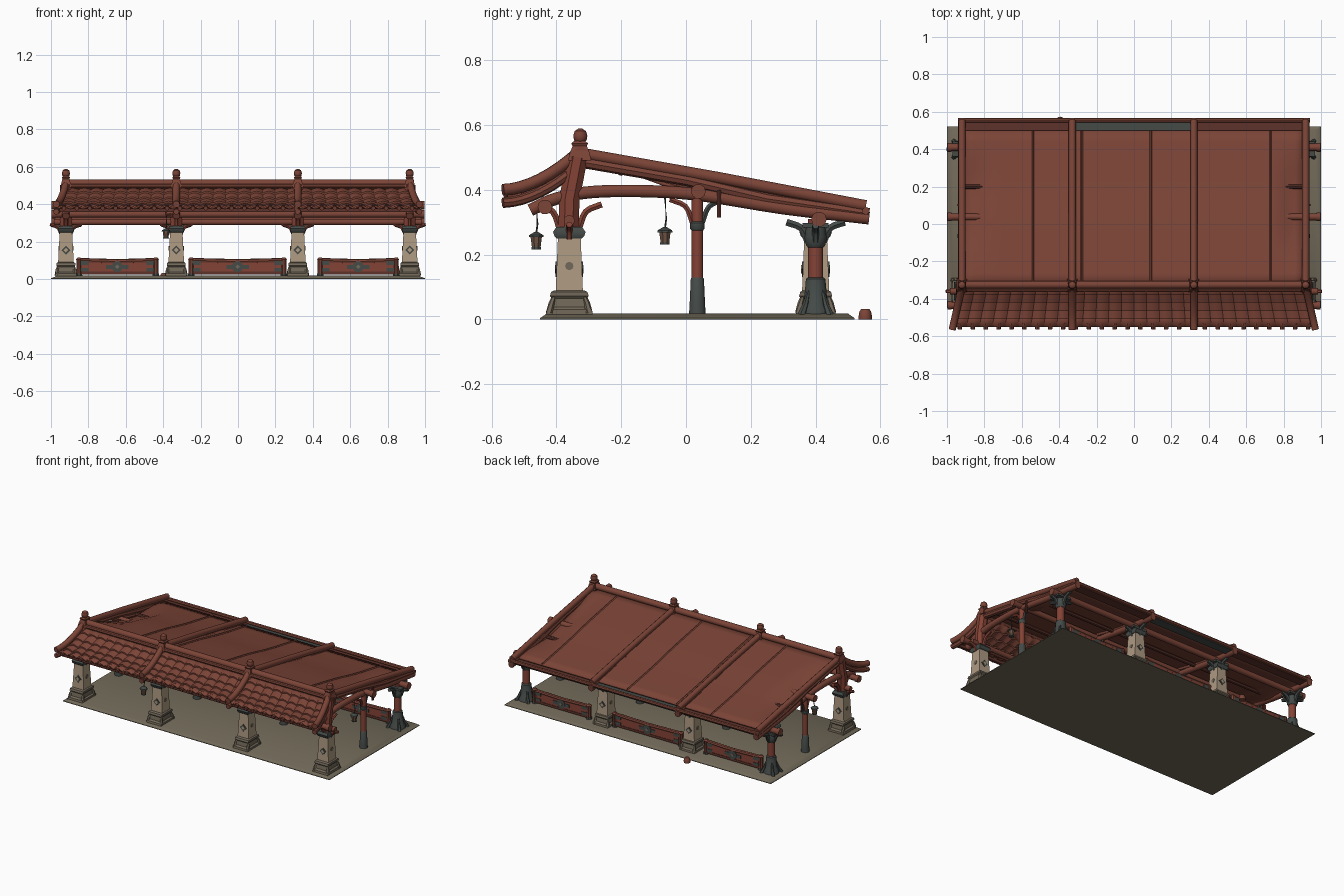
import bpy, bmesh, math
from mathutils import Vector

if "Cube" in bpy.data.objects:
    bpy.data.objects.remove(bpy.data.objects["Cube"])

def material(name, r, g, b):
    m = bpy.data.materials.new(name)
    m.diffuse_color = (r, g, b, 1)
    m.use_nodes = True
    m.node_tree.nodes["Principled BSDF"].inputs["Base Color"].default_value = m.diffuse_color
    return m

RED = material("red_clay", .20, .058, .038)
POST = material("post_red", .23, .055, .036)
DARK = material("dark_timber", .11, .032, .023)
STONE = material("pale_stone", .42, .32, .22)
WORN = material("worn_stone", .17, .14, .10)
FLOOR = material("floor_stone", .165, .142, .10)
SLATE = material("slate", .058, .07, .064)
WOOD = material("lantern_wood", .16, .09, .06)

def finish(name, bm, mat):
    bmesh.ops.recalc_face_normals(bm, faces=bm.faces)
    me = bpy.data.meshes.new(name)
    bm.to_mesh(me)
    bm.free()
    me.materials.append(mat)
    me.polygons.foreach_set("use_smooth", [True] * len(me.polygons))
    me.set_sharp_from_angle(angle=math.radians(38))
    ob = bpy.data.objects.new(name, me)
    bpy.context.collection.objects.link(ob)
    return ob

def skin(name, rings, mat):
    bm = bmesh.new()
    vs = [[bm.verts.new(p) for p in r] for r in rings]
    n = len(vs[0])
    for a, b in zip(vs, vs[1:]):
        for i in range(n):
            bm.faces.new((a[i], a[(i + 1) % n], b[(i + 1) % n], b[i]))
    bm.faces.new(vs[0])
    bm.faces.new(vs[-1])
    return finish(name, bm, mat)

def stack(name, x, y, levels, mat, n=4):
    """Vertical stack of rings: levels are (z, half x, half y)."""
    s = math.sqrt(2) if n == 4 else 1
    ang = [2 * math.pi * (i + .5) / n for i in range(n)]
    return skin(name, [[(x + hx * s * math.cos(a), y + hy * s * math.sin(a), z)
                        for a in ang] for z, hx, hy in levels], mat)

def box(name, x0, x1, y0, y1, z0, z1, mat):
    hx, hy = (x1 - x0) / 2, (y1 - y0) / 2
    return stack(name, (x0 + x1) / 2, (y0 + y1) / 2, [(z0, hx, hy), (z1, hx, hy)], mat)

def tube(name, pts, r, mat, n=10, phase=0.0, r_end=None):
    """Round or faceted log along a path."""
    pts = [Vector(p) for p in pts]
    rings = []
    for i, p in enumerate(pts):
        t = (pts[min(i + 1, len(pts) - 1)] - pts[max(i - 1, 0)]).normalized()
        side = t.cross(Vector((0, 0, 1)))
        side = Vector((1, 0, 0)) if side.length < .01 else side.normalized()
        up = side.cross(t)
        k = r + ((r_end if r_end else r) - r) * i / (len(pts) - 1)
        rings.append([p + k * (math.cos(a) * side + math.sin(a) * up) for a in
                      [phase + 2 * math.pi * j / n for j in range(n)]])
    return skin(name, rings, mat)

def smooth_path(pts, sub=4):
    """Catmull-Rom path through a few points."""
    v = [Vector(p) for p in pts]
    v = [2 * v[0] - v[1]] + v + [2 * v[-1] - v[-2]]
    out = []
    for a, b, c, d in zip(v, v[1:], v[2:], v[3:]):
        for k in range(sub):
            t = k / sub
            out.append(.5 * (2 * b + (c - a) * t + (2 * a - 5 * b + 4 * c - d) * t * t
                             + (3 * b - a - 3 * c + d) * t ** 3))
    return out + [v[-2]]

def brace(name, a, b, r, mat):
    """Curved bracket rising from a, then bending out to b."""
    a, b = Vector(a), Vector(b)
    mid = (a + b) / 2 + Vector(((b.x - a.x) * -.2, (b.y - a.y) * -.2, (b.z - a.z) * .2))
    tube(name, smooth_path([a, mid, b], 3), r, mat, 6)

COLS = (-.92, -.33, .32, .918)

# floor slab with sloped edge
stack("floor_slab", 0, .035, [(0, 1, .485), (.004, 1, .485), (.018, .965, .465)], FLOOR)

def stone_column(tag, x, y, depth):
    d = depth
    stack(tag + "_plinth", x, y, [(.005, .056, .074 * d), (.03, .055, .07 * d), (.038, .046, .058 * d),
          (.065, .044, .054 * d), (.072, .05, .06 * d), (.085, .05, .056 * d), (.09, .043, .046 * d)], WORN)
    for sx in (-1, 1):   # carved corner leaves
        for sy in (-1, 1):
            tube(tag + "_leaf", [(x + sx * .048, y + sy * .06 * d, .02), (x + sx * .047, y + sy * .055 * d, .05),
                 (x + sx * .038, y + sy * .044 * d, .08)], .013, WORN, 6, r_end=.005)
    stack(tag + "_shaft", x, y, [(.085, .042, .042), (.255, .033, .035)], STONE)
    stack(tag + "_cap", x, y, [(.25, .036, .039), (.257, .04, .046), (.27, .042, .05), (.285, .035, .04)], SLATE)
    for sy in (-1, 1):   # diamond plates
        tube(tag + "_diamond", [(x, y + sy * .036, .155), (x, y + sy * .0425, .155)], .024, SLATE, 4)
        tube(tag + "_diamond_inset", [(x, y + sy * .04, .155), (x, y + sy * .0445, .155)], .013, STONE, 4)
    for sx in (-1, 1):
        tube(tag + "_side_plate", [(x + sx * .035, y, .165), (x + sx * .041, y, .165)], .013, WORN, 8)

def rib_path(x0, x1, drop, y0=-.335, y1=-.565):
    out = []
    for i in range(9):
        t = i / 8
        out.append((x0 + (x1 - x0) * t, y0 + (y1 - y0) * t, .51 - drop - .112 * (1 - (1 - t) ** 1.8)))
    return out

for i, x in enumerate(COLS):
    edge = i in (0, 3)
    s = -1 if x < 0 else 1
    # front stone column, ridge post and finial
    stone_column("front_column", x, -.36, 1)
    tube("ridge_post", [(x, -.362, .28), (x, -.36, .37), (x, -.335, .5)], .034, POST, 8, math.pi / 8)
    stack("finial_base", x, -.328, [(.49, .03, .036), (.515, .024, .03), (.535, .018, .022), (.543, .022, .026),
          (.55, .016, .018)], RED)
    stack("finial_ball", x, -.326, [(.545, .012, .012), (.553, .02, .02), (.567, .0225, .0225),
          (.581, .018, .018), (.589, .006, .006)], RED, 12)
    # middle round post with slate sleeve
    stack("middle_post", x, .035, [(.11, .018, .018), (.385, .018, .018)], POST, 12)
    stack("middle_sleeve", x, .035, [(.01, .027, .027), (.04, .025, .025), (.125, .021, .021), (.13, .018, .018)], SLATE, 12)
    stack("middle_collar", x, .035, [(.275, .019, .019), (.28, .023, .023), (.298, .023, .023), (.302, .019, .019)], SLATE, 12)
    # back column: timber at the corners, stone inside
    if edge:
        stack("back_sleeve", x, .4, [(.01, .052, .052), (.03, .05, .05), (.05, .038, .038), (.125, .031, .031), (.13, .024, .024)], SLATE, 12)
        for k in range(4):
            a = math.pi / 4 + k * math.pi / 2
            c, d = math.cos(a), math.sin(a)
            tube("sleeve_root", [(x + .062 * c, .4 + .062 * d, .012), (x + .045 * c, .4 + .045 * d, .045),
                 (x + .03 * c, .4 + .03 * d, .09)], .013, SLATE, 6, r_end=.005)
        stack("back_post", x, .4, [(.12, .024, .024), (.31, .024, .024)], POST, 12)
        stack("back_cap", x, .4, [(.222, .025, .025), (.23, .031, .031), (.255, .036, .036), (.285, .03, .03)], SLATE, 12)
    else:
        stone_column("back_column", x, .4, .85)
    box("back_head", x - .05, x + .05, .36, .44, .283, .297, SLATE)
    for sgn in (-1, 1):  # curved brackets
        brace("back_bracket_y", (x, .4 + sgn * .025, .24), (x, .4 + sgn * .09, .3), .012, SLATE)
        brace("back_bracket_x", (x + sgn * .025, .4, .24), (x + sgn * .08, .4, .29), .011, SLATE)
        brace("middle_bracket", (x, .035 + sgn * .016, .3), (x, .035 + sgn * .085, .37), .009, SLATE if sgn > 0 else POST)
        brace("front_bracket_x", (x + sgn * .03, -.36, .25), (x + sgn * .085, -.36, .293), .01, POST)
        brace("front_bracket_y", (x, -.36 + sgn * .03, .28), (x, -.36 + sgn * .1, .355), .011, POST)
    # curved tie beam under the roof
    tube("tie_beam", smooth_path([(x, -.48, .337), (x, -.4, .373), (x, -.28, .394), (x, -.1, .395), (x, .05, .383),
         (x, .3, .343), (x, .565, .312)]), .02, RED, 10)
    # ribs down both slopes
    out = x + (s * .052 if edge else 0)
    tube("front_rib", rib_path(x, out, -.002), .019, RED, 10)
    tube("front_under_rib", rib_path(x, out, .038), .016, RED, 8)
    tube("back_rib", [(x, -.34, .515), (x, .1, .437), (x, .555, .35)], .019, RED, 10)
    tube("back_under_rib", [(x, -.33, .487), (x, 0, .43), (x, .25, .372), (x, .565, .326)], .018, RED, 8)

# ridge cap
tube("ridge_cap", [(-.94, -.325, .512), (.94, -.325, .512)], .021, RED, 10)
tube("ridge_trim", [(-.92, -.35, .497), (.92, -.35, .497)], .012, RED, 8)

# front slope: rolled tiles in stepped courses
bm = bmesh.new()
ROLLS, SEG, ROWS = 28, 6, 5
grid = []
for r in range(ROWS):
    for t, lift in ((r / ROWS, 0), ((r + 1) / ROWS, .009)):
        half = .915 + .05 * t
        row = []
        for k in range(ROLLS * SEG + 1):
            u = k / (ROLLS * SEG)
            wave = abs(math.sin(math.pi * u * ROLLS)) * .011
            row.append(bm.verts.new((half * (2 * u - 1), -.335 - .215 * t,
                                     .487 - .112 * (1 - (1 - t) ** 1.8) + lift + wave)))
        grid.append(row)
for a, b in zip(grid, grid[1:]):
    for j in range(len(a) - 1):
        bm.faces.new((a[j], b[j], b[j + 1], a[j + 1]))
tiles = finish("front_tiles", bm, RED)
sol = tiles.modifiers.new("thickness", 'SOLIDIFY')
sol.thickness = .01
for k in range(ROLLS):   # round tile ends along the eave
    x = .965 * (2 * (k + .5) / ROLLS - 1)
    tube("eave_tile_end", [(x, -.53, .386), (x, -.562, .378)], .012, RED, 8)
tube("front_eave_board", [(-.96, -.535, .367), (.96, -.535, .367)], .013, DARK, 4, math.pi / 4)

# back slope: broad slab, sagging near both ends
bm = bmesh.new()
prof = smooth_path([(0, -.33, .503), (0, 0, .441), (0, .22, .392), (0, .5, .342)], 5)
rows = []
for p in prof:
    row = []
    for k in range(37):
        x = -.91 + 1.82 * k / 36
        e = max(0, min(1, (abs(x) - .76) / .1))
        w = max(0, 1 - abs(p.y - .08) / .32)
        row.append(bm.verts.new((x, p.y, p.z - .035 * e * min(1, 1.6 * w))))
    rows.append(row)
for a, b in zip(rows, rows[1:]):
    for j in range(36):
        bm.faces.new((a[j], a[j + 1], b[j + 1], b[j]))
slab = finish("back_roof_slab", bm, RED)
slab.modifiers.new("thickness", 'SOLIDIFY').thickness = .012
for x in (-.54, -.28, .09, .73):   # raised seams
    tube("roof_seam", [p + Vector((x, 0, .001)) for p in prof], .006, RED, 4)
for x0, x1, m in ((-.92, -.33, DARK), (-.33, .32, SLATE), (.32, .918, DARK)):
    box("back_eave_board", x0, x1, .495, .555, .318, .33, m)
tube("back_eave_log", [(-.94, .555, .335), (.94, .555, .335)], .012, RED, 8)

# long purlins with projecting ends, and lintels
for name, y, z, r in (("front_purlin", -.435, .347, .019), ("middle_purlin", .038, .395, .019),
                      ("back_purlin", .41, .309, .02)):
    tube(name, [(-.985, y, z), (.985, y, z)], r, RED, 10)
    for s in (-1, 1):
        tube(name + "_end", [(s * .975, y, z), (s * .998, y, z)], r + .004, RED, 10)
tube("front_lintel", [(-.985, -.36, .305), (.985, -.36, .305)], .017, RED, 10)
for y, z in ((-.2, .455), (.2, .368)):
    tube("inner_purlin", [(-.92, y, z), (.92, y, z)], .012, DARK, 8)
for s in (-1, 1):
    tube("hanging_peg", [(s * .94, .102, .315), (s * .94, .102, .4)], .007, DARK, 6)

# low railings between the back columns
for x0, x1 in ((-.85, -.44), (-.25, .245), (.44, .845)):
    y, c = .41, (x0 + x1) / 2
    box("rail_panel", x0, x1, y - .009, y + .009, .035, .095, POST)
    box("rail_bottom", x0, x1, y - .012, y + .012, .025, .04, DARK)
    tube("rail_top", [(x0, y, .1), (c, y, .094), (x1, y, .1)], .013, RED, 8)
    for x, s in ((x0, 1), (x1, -1)):
        stack("rail_post", x, y, [(.01, .017, .017), (.1, .015, .015), (.106, .018, .018), (.115, .009, .009)], RED, 8)
        stack("rail_foot", x, y, [(.01, .02, .02), (.03, .018, .018)], SLATE, 8)
        for z in (.048, .086):
            box("rail_corner_plate", min(x, x + s * .05), max(x, x + s * .05), y - .012, y + .012, z - .01, z + .01, SLATE)
    tube("rail_medallion", [(c, y - .014, .066), (c, y + .014, .066)], .03, SLATE, 10)
    box("rail_medallion_band", c - .06, c + .06, y - .0125, y + .0125, .054, .076, SLATE)
    tube("rail_medallion_heart", [(c, y - .016, .066), (c, y + .016, .066)], .012, WORN, 4)

# hanging lanterns
for x, y, z in ((-.385, -.462, .22), (.918, -.065, .235), (-.92, -.065, .235)):
    stack("lantern_body", x, y, [(z, .014, .014), (z + .035, .019, .019)], WOOD, 8)
    stack("lantern_base", x, y, [(z - .004, .016, .016), (z + .003, .016, .016)], SLATE, 8)
    stack("lantern_lid", x, y, [(z + .034, .025, .025), (z + .04, .024, .024), (z + .05, .006, .006)], SLATE, 8)
    tube("lantern_hook", [(x, y, z + .045), (x + .004, y + .004, z + .075), (x, y, z + .14)], .003, SLATE, 6)
tube("lantern_arm", [(-.33, -.45, .35), (-.385, -.462, .345)], .008, POST, 6)

# fallen tile cap behind the back edge
stack("fallen_cap", -.395, .553, [(0, .021, .021), (.008, .022, .021), (.024, .019, .018), (.033, .012, .012)], RED, 10)
